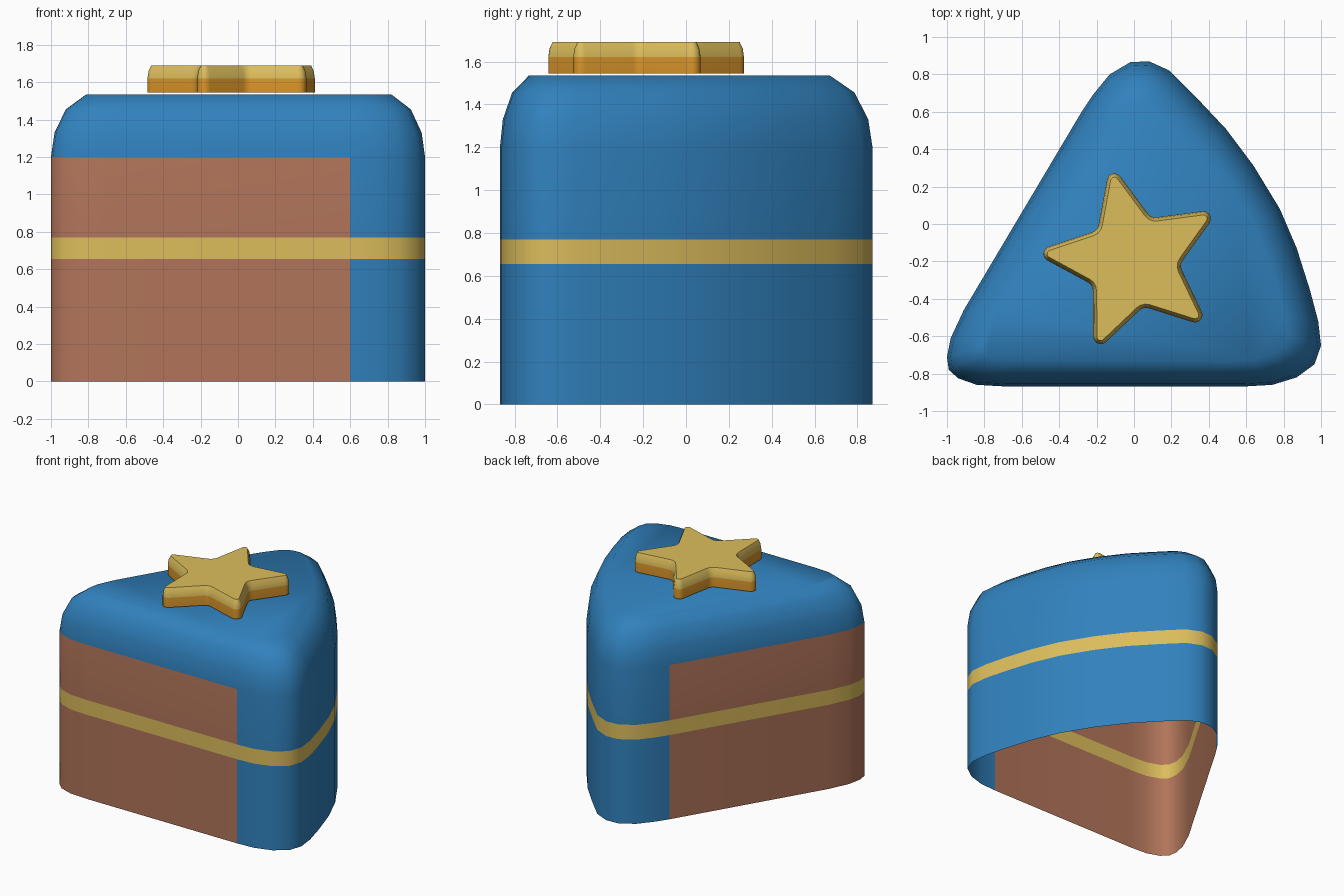
import bpy, bmesh, math
from mathutils import Vector

if "Cube" in bpy.data.objects:
    bpy.data.objects.remove(bpy.data.objects["Cube"])


def material(name, rgb):
    m = bpy.data.materials.new(name)
    m.diffuse_color = (*rgb, 1)
    m.use_nodes = True
    m.node_tree.nodes["Principled BSDF"].inputs["Base Color"].default_value = m.diffuse_color
    return m


blue = material("blue icing", (0.030, 0.220, 0.510))
brown = material("brown sponge", (0.445, 0.178, 0.102))
yellow = material("yellow cream", (0.720, 0.510, 0.107))
orange = material("orange trim", (0.680, 0.296, 0.023))


def loft(name, rings, mats, pick, angle):
    """Skin counter-clockwise rings from bottom to top, cap the top, leave the base open."""
    bm = bmesh.new()
    loops = [[bm.verts.new(p) for p in ring] for ring in rings]
    n = len(rings[0])
    for j in range(len(loops) - 1):
        lo, hi = loops[j], loops[j + 1]
        for i in range(n):
            k = (i + 1) % n
            f = bm.faces.new((lo[i], lo[k], hi[k], hi[i]))
            f.material_index = pick(i, j)
    bm.faces.new(loops[-1]).material_index = 0
    me = bpy.data.meshes.new(name)
    bm.to_mesh(me)
    bm.free()
    for m in mats:
        me.materials.append(m)
    ob = bpy.data.objects.new(name, me)
    bpy.context.collection.objects.link(ob)
    bpy.context.view_layer.objects.active = ob
    ob.select_set(True)
    bpy.ops.object.shade_smooth_by_angle(angle=math.radians(angle))
    ob.select_set(False)
    return ob


# Cake slice: rounded wedge outline, cut sides first, then the curved outer side
outline = [Vector(p) for p in (
    (-0.28, 0.60), (-0.91, -0.46), (-0.98, -0.61), (-1.0, -0.71), (-0.99, -0.78),
    (-0.94, -0.825), (-0.84, -0.86), (-0.70, -0.868), (0.60, -0.868),
    (0.74, -0.86), (0.87, -0.82), (0.965, -0.75), (1.0, -0.65), (0.985, -0.52),
    (0.94, -0.35), (0.87, -0.13), (0.78, 0.08), (0.64, 0.31), (0.49, 0.51),
    (0.33, 0.68), (0.19, 0.82), (0.08, 0.87), (-0.02, 0.865), (-0.13, 0.80),
    (-0.22, 0.69))]
CUT_SEGMENTS = 8
center = Vector((0.03, -0.25))


def cake_ring(z, k):
    ring = []
    for i, p in enumerate(outline):
        t = (outline[(i + 1) % len(outline)] - p).normalized() + (p - outline[i - 1]).normalized()
        normal = Vector((t.y, -t.x)).normalized()
        q = p - k * (0.056 * normal + 0.129 * (p - center))
        ring.append((q.x, q.y, z))
    return ring


levels = [(0, 0), (0.655, 0), (0.77, 0), (1.2, 0), (1.33, 0.1), (1.455, 0.42), (1.535, 1)]


def cake_color(i, j):
    if j == 1:
        return 2                       # cream stripe
    return 1 if j < 3 and i < CUT_SEGMENTS else 0


loft("cake_slice", [cake_ring(z, k) for z, k in levels], (blue, brown, yellow), cake_color, 70)


# Star topping: rounded tips and filleted inner corners, inset by d
def star_ring(z, d):
    cx, cy, r_tip, r_in = -0.006, -0.198, 0.04, 0.05
    ring = []

    def arc(angle, dist, radius, half, steps, sign):
        for s in range(steps):
            a = angle + half * (2 * s / (steps - 1) - 1)
            if sign < 0:
                a = 2 * angle - a + math.pi
            ring.append((cx + dist * math.cos(angle) + radius * math.cos(a),
                         cy + dist * math.sin(angle) + radius * math.sin(a), z))

    for n in range(5):
        a = math.radians(103 + 72 * n)
        arc(a, 0.44, r_tip - d, math.radians(66.5), 6, 1)
        arc(a + math.radians(36), 0.308, r_in + d, math.radians(30.5), 4, -1)
    return ring


loft("star_topping",
     [star_ring(z, d) for z, d in ((1.545, 0), (1.62, 0), (1.66, 0.006), (1.69, 0.02))],
     (yellow, orange), lambda i, j: 1 if j == 0 else 0, 30)
